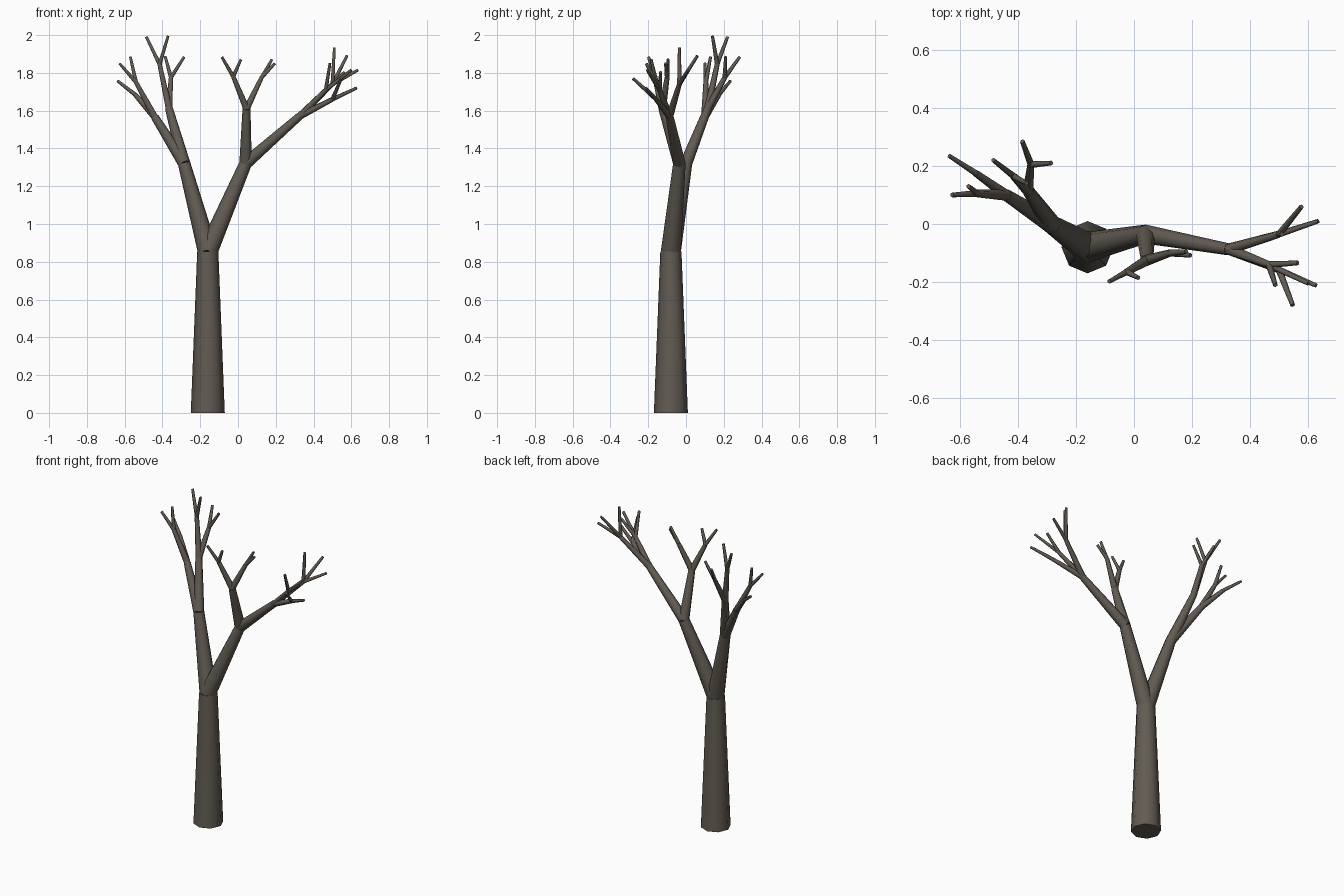
import bpy, bmesh, math
from mathutils import Vector, Matrix

if "Cube" in bpy.data.objects:
    bpy.data.objects.remove(bpy.data.objects["Cube"])

bark = bpy.data.materials.new("bark")
bark.diffuse_color = (0.12, 0.105, 0.085, 1)
bark.use_nodes = True
bark.node_tree.nodes["Principled BSDF"].inputs["Base Color"].default_value = bark.diffuse_color

# Per level: start radius, end radius, sides
LEVELS = [(0.09, 0.056, 8), (0.053, 0.033, 8), (0.033, 0.021, 8),
          (0.020, 0.013, 6), (0.012, 0.008, 6)]
NAMES = ["trunk", "limb", "branch", "small_branch", "twig"]


def segment(a, b, level):
    """One tapered segment from a to b."""
    r1, r2, sides = LEVELS[level]
    d = b - a
    bm = bmesh.new()
    bmesh.ops.create_cone(bm, cap_ends=True, segments=sides, radius1=r1,
                          radius2=r2, depth=d.length)
    turn = Vector((0, 0, 1)).rotation_difference(d).to_matrix().to_4x4()
    bm.transform(Matrix.Translation((a + b) / 2) @ turn)
    me = bpy.data.meshes.new(NAMES[level])
    bm.to_mesh(me)
    bm.free()
    ob = bpy.data.objects.new(NAMES[level], me)
    bpy.context.collection.objects.link(ob)
    me.materials.append(bark)
    bpy.context.view_layer.objects.active = ob
    ob.select_set(True)
    bpy.ops.object.shade_smooth_by_angle(angle=math.radians(62))
    ob.select_set(False)


def grow(start, node, level=0):
    """Build a segment, then everything that forks from its end."""
    end = Vector(node[0])
    segment(start, end, level)
    for child in node[1:]:
        grow(end, child, level + 1)


def fork(end, *tips):
    """Small branch ending in twigs."""
    return (end, *[(t,) for t in tips])


left_limb = ((-.285, 0, 1.32),
    ((-.365, .115, 1.61),
        fork((-.355, .205, 1.775), (-.285, .21, 1.885), (-.385, .285, 1.885)),
        fork((-.415, .165, 1.845), (-.485, .22, 1.99), (-.37, .14, 1.995))),
    ((-.44, .10, 1.566),
        fork((-.54, .105, 1.75), (-.627, .10, 1.85), (-.57, .13, 1.885)),
        fork((-.545, .175, 1.685), (-.637, .235, 1.757))))

right_limb = ((.04, -.035, 1.32),
    ((.045, -.125, 1.61),
        fork((-.025, -.165, 1.78), (-.085, -.198, 1.883), (.015, -.185, 1.87)),
        fork((.125, -.1, 1.775), (.18, -.095, 1.872), (.195, -.108, 1.85))),
    ((.325, -.087, 1.57),
        fork((.5, -.035, 1.74), (.51, -.035, 1.935), (.577, .06, 1.89),
             (.635, .01, 1.815)),
        fork((.465, -.14, 1.71), (.487, -.21, 1.85), (.6, -.205, 1.815),
             (.564, -.134, 1.805)),
        fork((.5, -.158, 1.66), (.628, -.212, 1.72), (.547, -.28, 1.77))))

# Whole tree from the ground up
grow(Vector((-.16, -.08, 0)), ((-.16, -.08, .855), left_limb, right_limb))
